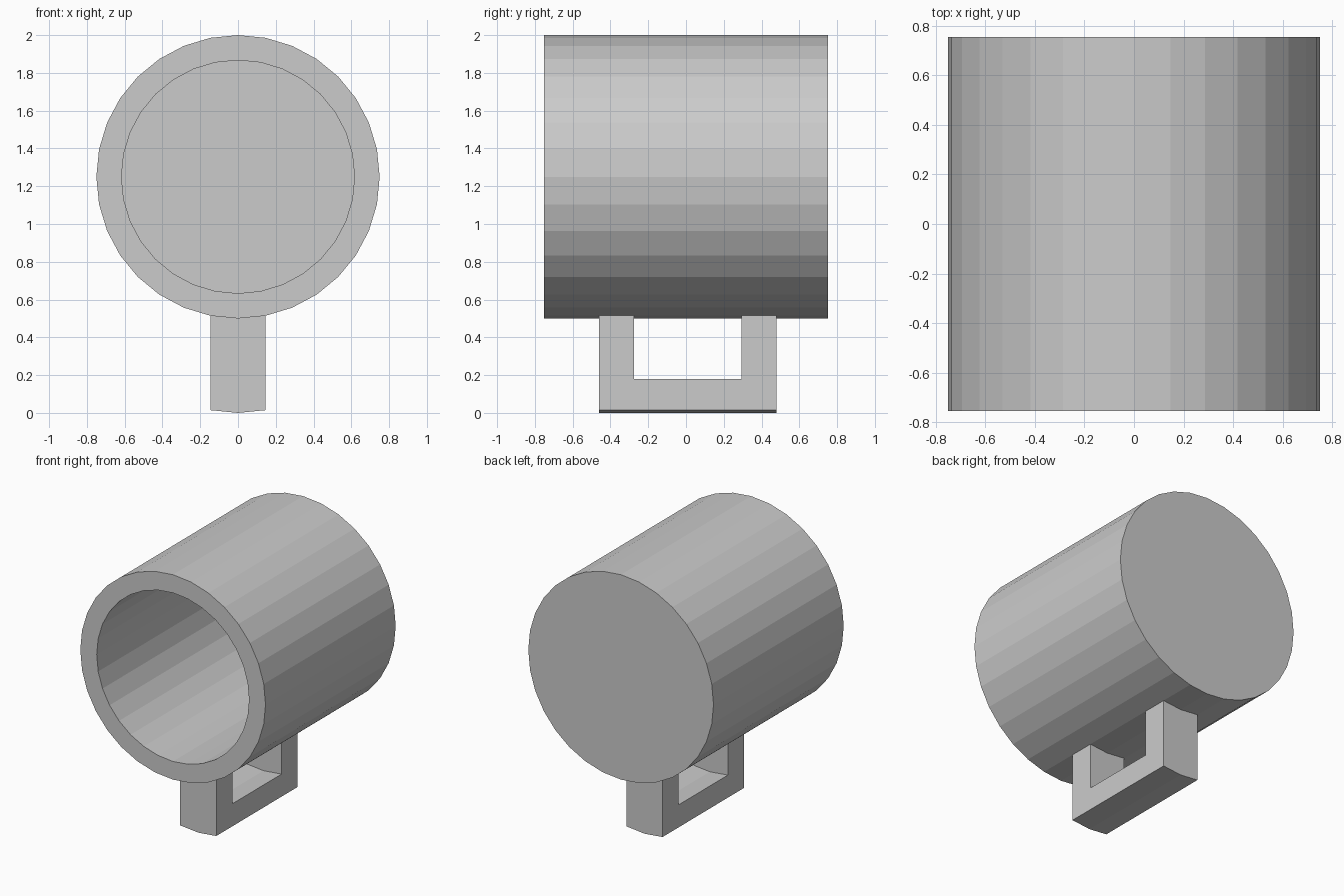
import bpy, bmesh
from math import sin, cos, tau

if "Cube" in bpy.data.objects:
    bpy.data.objects.remove(bpy.data.objects["Cube"])

SIDES = 32
RADIUS, INNER = 0.75, 0.617
HALF, WALL = 0.753, 0.13
CENTRE_Z = 1.25


def finish(bm, name):
    bmesh.ops.recalc_face_normals(bm, faces=bm.faces)
    mesh = bpy.data.meshes.new(name)
    bm.to_mesh(mesh)
    bm.free()
    obj = bpy.data.objects.new(name, mesh)
    bpy.context.collection.objects.link(obj)
    return obj


# Cup lying on its side: closed back, outer wall, rim, inner wall, inner floor
bm = bmesh.new()
profile = [(RADIUS, HALF), (RADIUS, -HALF), (INNER, -HALF), (INNER, HALF - WALL)]
rings = [[bm.verts.new((r * sin(tau * i / SIDES), y, CENTRE_Z + r * cos(tau * i / SIDES)))
          for i in range(SIDES)] for r, y in profile]
for a, b in zip(rings, rings[1:]):
    for i in range(SIDES):
        j = (i + 1) % SIDES
        bm.faces.new((a[i], a[j], b[j], b[i]))
bm.faces.new(rings[0])
bm.faces.new(rings[-1])
finish(bm, "cup_body")

# Square handle two facets wide, following the facet angle of the cup
half_width = RADIUS * sin(tau / SIDES / 2 * 2)
rise = RADIUS * (1 - cos(tau / SIDES))
outline = [(-0.46, 0.5), (-0.46, 0), (0.48, 0), (0.48, 0.5),
           (0.295, 0.5), (0.295, 0.165), (-0.275, 0.165), (-0.275, 0.5)]
bm = bmesh.new()
half_width = RADIUS * sin(tau / SIDES)
columns = [[bm.verts.new((x, y, z + dz)) for y, z in outline]
           for x, dz in ((-half_width, rise), (0, 0), (half_width, rise))]
for a, b in zip(columns, columns[1:]):
    for i in range(8):
        if i in (3, 7):  # open ends sit directly on the cup
            continue
        j = (i + 1) % 8
        bm.faces.new((a[i], a[j], b[j], b[i]))
bm.faces.new(columns[0])
bm.faces.new(columns[2])
finish(bm, "cup_handle")
